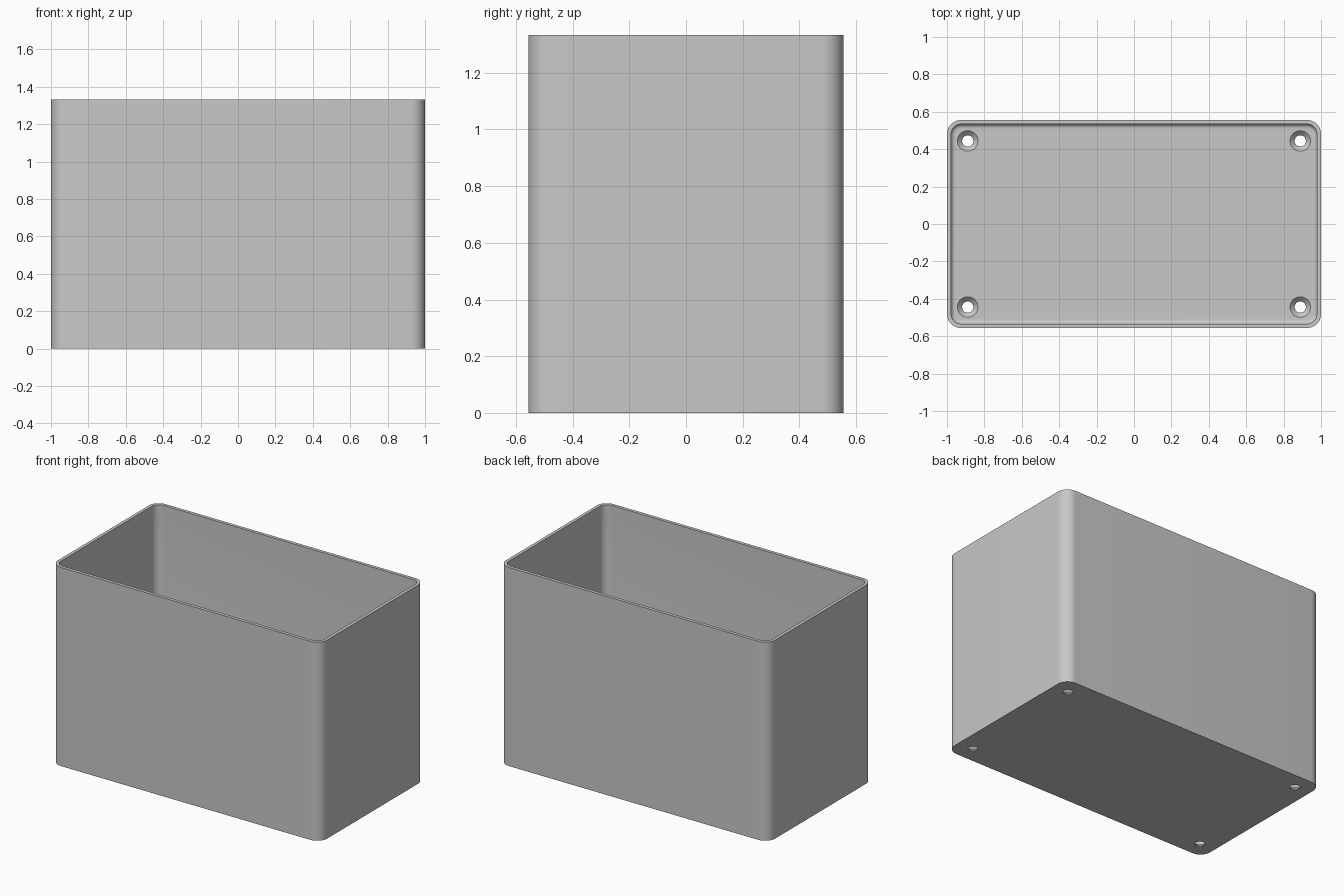
import bpy, bmesh, math

cube = bpy.data.objects.get("Cube")
if cube:
    bpy.data.objects.remove(cube, do_unlink=True)

HALF_X, HALF_Y, HEIGHT = 1.0, 0.556, 1.333
WALL, FLOOR, CORNER, FILLET = 0.022, 0.03, 0.075, 0.022
HOLE_X, HOLE_Y, HOLE_R, SINK_R = 0.889, 0.444, 0.03, 0.055

grey = bpy.data.materials.new("light grey plastic")
grey.use_nodes = True
colour = (0.58, 0.58, 0.58, 1)
grey.diffuse_color = colour
grey.node_tree.nodes["Principled BSDF"].inputs["Base Color"].default_value = colour


def rounded_ring(bm, inset, z, steps=12):
    """Rounded rectangle of vertices, inset from the outer wall."""
    r = CORNER - inset
    ring = []
    for i, (sx, sy) in enumerate([(1, 1), (-1, 1), (-1, -1), (1, -1)]):
        for k in range(steps + 1):
            a = math.pi / 2 * (i + k / steps)
            ring.append(bm.verts.new((sx * (HALF_X - CORNER) + r * math.cos(a),
                                      sy * (HALF_Y - CORNER) + r * math.sin(a), z)))
    return ring


def make_object(name, bm):
    bmesh.ops.recalc_face_normals(bm, faces=bm.faces[:])
    mesh = bpy.data.meshes.new(name)
    bm.to_mesh(mesh)
    bm.free()
    mesh.materials.append(grey)
    obj = bpy.data.objects.new(name, mesh)
    bpy.context.collection.objects.link(obj)
    return obj


# Open box: outer wall, rim, inner wall and rounded floor edge
profile = [(0, 0), (0, HEIGHT), (WALL, HEIGHT)]
for k in range(7):
    a = math.pi / 2 * k / 6
    profile.append((WALL + FILLET * (1 - math.cos(a)), FLOOR + FILLET * (1 - math.sin(a))))
bm = bmesh.new()
rings = [rounded_ring(bm, inset, z) for inset, z in profile]
for lower, upper in zip(rings, rings[1:]):
    for i in range(len(lower)):
        j = (i + 1) % len(lower)
        bm.faces.new((lower[i], lower[j], upper[j], upper[i]))
bm.faces.new(rings[0])
bm.faces.new(rings[-1])
box = make_object("open_box", bm)

# Countersunk screw holes in the four floor corners
bm = bmesh.new()
slope = SINK_R - HOLE_R
sections = [(HOLE_R, -0.05), (HOLE_R, FLOOR - slope), (SINK_R, FLOOR), (SINK_R, FLOOR + 0.05)]
for sx in (-1, 1):
    for sy in (-1, 1):
        loops = []
        for r, z in sections:
            angles = [math.tau * k / 32 for k in range(32)]
            loops.append([bm.verts.new((sx * HOLE_X + r * math.cos(a),
                                        sy * HOLE_Y + r * math.sin(a), z)) for a in angles])
        for low, high in zip(loops, loops[1:]):
            for i in range(32):
                j = (i + 1) % 32
                bm.faces.new((low[i], low[j], high[j], high[i]))
        bm.faces.new(loops[0])
        bm.faces.new(loops[-1])
cutter = make_object("screw_hole_cutter", bm)
cutter.hide_render = True

cut = box.modifiers.new("screw holes", "BOOLEAN")
cut.operation = "DIFFERENCE"
cut.solver = "EXACT"
cut.object = cutter
bpy.ops.object.select_all(action="DESELECT")
bpy.context.view_layer.objects.active = box
box.select_set(True)
bpy.ops.object.modifier_apply(modifier=cut.name)
bpy.data.objects.remove(cutter, do_unlink=True)
bpy.ops.object.shade_smooth_by_angle(angle=math.radians(30))
